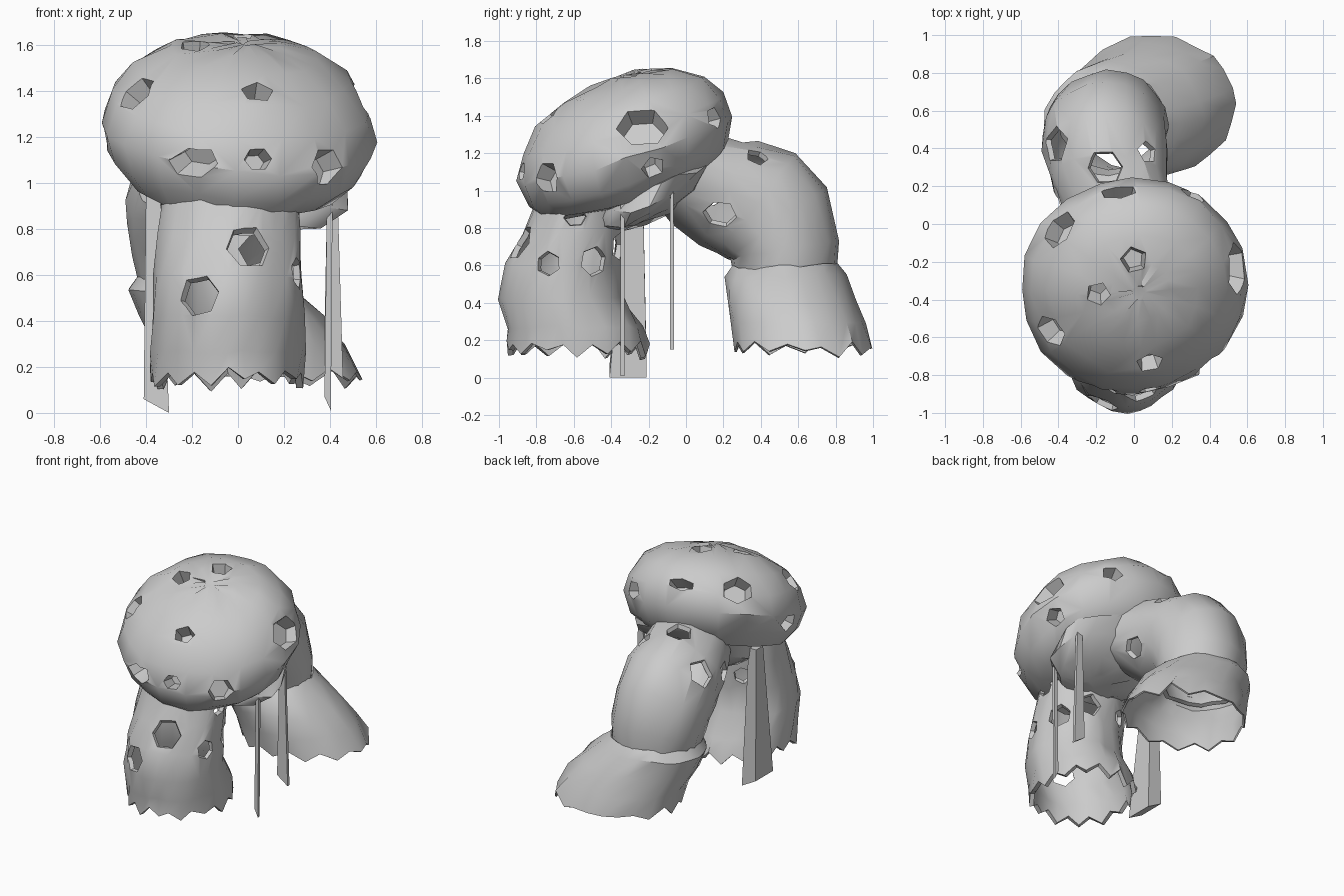
import bpy, bmesh, math, random
from mathutils import Vector, Matrix
from mathutils.bvhtree import BVHTree

if "Cube" in bpy.data.objects:
    bpy.data.objects.remove(bpy.data.objects["Cube"])

random.seed(4)


def loft(name, rings, seg=20, cap_ends=False, jag=0.0, jitter=0.01, thick=0.0, roll=0.0):
    """rings: (centre, radius x, radius along, tilt about x in degrees)"""
    bm = bmesh.new()
    loops = []
    for i, (c, rx, ry, tilt) in enumerate(rings):
        rot = Matrix.Rotation(math.radians(tilt), 3, 'X') @ Matrix.Rotation(math.radians(roll), 3, 'Y')
        loop = []
        for k in range(seg):
            a = 2 * math.pi * k / seg
            p = Vector(c) + rot @ Vector((rx * math.cos(a), ry * math.sin(a), 0))
            p += Vector([random.uniform(-jitter, jitter) for _ in range(3)])
            if jag and i == 0:
                p.z += (jag if k % 2 else -jag) * random.uniform(0.1, 1.5)
            loop.append(bm.verts.new(p))
        loops.append(loop)
    for a, b in zip(loops, loops[1:]):
        for k in range(seg):
            n = (k + 1) % seg
            bm.faces.new((a[k], a[n], b[n], b[k]))
    if cap_ends:
        bm.faces.new(loops[0][::-1])
        bm.faces.new(loops[-1])
        bmesh.ops.recalc_face_normals(bm, faces=bm.faces)
    me = bpy.data.meshes.new(name)
    bm.to_mesh(me)
    bm.free()
    ob = bpy.data.objects.new(name, me)
    bpy.context.collection.objects.link(ob)
    if thick:
        m = ob.modifiers.new("wall", 'SOLIDIFY')
        m.thickness = thick
        m.offset = -1
    return ob


def punch(ob, holes, depth):
    """Cut angular holes at the surface points nearest to (x, y, z, radius, stretch)."""
    bm = bmesh.new()
    bm.from_mesh(ob.data)
    tree = BVHTree.FromBMesh(bm)
    bm.free()
    cut = bmesh.new()
    for x, y, z, r, stretch in holes:
        p, n, _, _ = tree.find_nearest(Vector((x, y, z)))
        side = n.cross(Vector((0, 0, 1))).normalized()
        up = side.cross(n)
        frame = Matrix((side * stretch, up, n)).transposed().to_4x4()
        frame = Matrix.Translation(p) @ frame @ Matrix.Rotation(random.uniform(0, 1), 4, 'Z')
        bmesh.ops.create_cone(cut, cap_ends=True, segments=random.choice((5, 6)),
                              radius1=r * 0.75, radius2=r * 1.3, depth=depth * 2, matrix=frame)
    bmesh.ops.recalc_face_normals(cut, faces=cut.faces)
    me = bpy.data.meshes.new("hole_cutter")
    cut.to_mesh(me)
    cut.free()
    cutter = bpy.data.objects.new("hole_cutter", me)
    cutter.hide_render = True
    bpy.context.collection.objects.link(cutter)
    m = ob.modifiers.new("holes", 'BOOLEAN')
    m.operation = 'DIFFERENCE'
    m.solver = 'EXACT'
    m.object = cutter
    finish(ob)
    bpy.data.objects.remove(cutter)


def finish(ob):
    """Bake modifiers and smooth everything except sharp edges."""
    bpy.context.view_layer.update()
    dg = bpy.context.evaluated_depsgraph_get()
    me = bpy.data.meshes.new_from_object(ob.evaluated_get(dg))
    ob.modifiers.clear()
    ob.data = me
    bpy.ops.object.select_all(action='DESELECT')
    ob.select_set(True)
    bpy.context.view_layer.objects.active = ob
    bpy.ops.object.shade_smooth_by_angle(angle=math.radians(38))


# tilted domed cap, sheared so that the lower front bulges out
tilt, roll = 17, 5
turn = Matrix.Rotation(math.radians(tilt), 3, 'X') @ Matrix.Rotation(math.radians(roll), 3, 'Y')
profile = [(0.24, -0.275), (0.45, -0.245), (0.555, -0.14), (0.60, -0.01), (0.565, 0.12),
           (0.47, 0.24), (0.32, 0.325), (0.16, 0.36), (0.04, 0.365)]
rings = [(Vector((0, -0.33, 1.23)) + turn @ Vector((0, 0.22 * h, h)), r, r, tilt) for r, h in profile]
cap = loft("mushroom_cap", rings, 20, True, jitter=0.012, roll=roll)
punch(cap, [(-0.43, -0.56, 1.38, 0.09, 1), (0.08, -0.72, 1.38, 0.06, 1.2),
            (-0.2, -0.88, 1.08, 0.065, 1.8), (0.1, -0.93, 1.11, 0.05, 1.2),
            (0.39, -0.75, 1.07, 0.085, 1), (0.55, -0.23, 1.34, 0.11, 1.3),
            (0.52, -0.18, 1.13, 0.065, 1), (-0.37, -0.05, 1.47, 0.09, 1.2),
            (0.0, -0.19, 1.64, 0.07, 1), (-0.19, -0.37, 1.6, 0.065, 1),
            (-0.08, 0.16, 1.53, 0.04, 2.4), (0.3, 0.12, 1.38, 0.06, 1.2),
            (-0.58, -0.35, 1.2, 0.06, 1.2)], 0.1)

# lumpy underside joining cap, trunk and arch
under = loft("cap_underside", [((0.06, -0.3, 0.81), 0.12, 0.1, 15), ((0.07, -0.27, 0.84), 0.3, 0.2, 15),
                               ((0.07, -0.2, 0.93), 0.42, 0.27, 17), ((0.05, -0.15, 1.05), 0.42, 0.28, 17)],
             16, True, jitter=0.02)
finish(under)

# hollow front trunk
trunk = loft("front_trunk", [((-0.05, -0.58, 0.16), 0.34, 0.38, 0), ((-0.05, -0.6, 0.27), 0.335, 0.36, 0),
                             ((-0.045, -0.665, 0.42), 0.325, 0.33, 0), ((-0.04, -0.655, 0.6), 0.32, 0.305, 0),
                             ((-0.04, -0.6, 0.78), 0.31, 0.27, 5), ((-0.03, -0.56, 0.96), 0.3, 0.25, 10)],
             28, jag=0.04, jitter=0.012, thick=0.03)
punch(trunk, [(0.05, -0.9, 0.73, 0.1, 1), (-0.17, -0.95, 0.51, 0.09, 1),
              (0.27, -0.74, 0.61, 0.065, 1), (0.25, -0.48, 0.62, 0.08, 1),
              (0.08, -0.33, 0.7, 0.08, 1), (-0.2, -0.36, 0.7, 0.06, 1),
              (0.2, -0.6, 0.86, 0.05, 1.2)], 0.07)

# hollow arched rear trunk
arch = loft("rear_arch", [((-0.13, 0.53, 0.54), 0.29, 0.27, 2), ((-0.14, 0.525, 0.68), 0.315, 0.29, 10),
                          ((-0.15, 0.48, 0.82), 0.33, 0.33, 36), ((-0.15, 0.38, 0.93), 0.33, 0.335, 52),
                          ((-0.13, 0.22, 0.99), 0.31, 0.31, 62), ((-0.07, 0.05, 1.06), 0.29, 0.26, 62),
                          ((-0.04, -0.04, 1.1), 0.28, 0.22, 62)], 20, jitter=0.012, thick=0.03)
punch(arch, [(-0.41, 0.42, 1.08, 0.1, 1), (0.07, 0.38, 1.18, 0.06, 1), (-0.15, 0.3, 1.25, 0.1, 0.9),
             (0.19, 0.17, 0.85, 0.075, 1.2), (-0.38, 0.15, 0.98, 0.07, 1)], 0.07)

# flared ragged base of the arch
flare = loft("rear_flare", [((0.1, 0.63, 0.16), 0.44, 0.37, 0), ((0.05, 0.605, 0.29), 0.42, 0.355, 0),
                            ((-0.03, 0.56, 0.42), 0.4, 0.34, 0), ((-0.12, 0.53, 0.54), 0.355, 0.32, 2),
                            ((-0.13, 0.53, 0.6), 0.3, 0.28, 2)],
             24, jag=0.045, jitter=0.012, thick=0.012)
finish(flare)


# hanging stilts: bottom centre, top centre, half sizes at bottom and top
def stilt(name, lo, hi, b, t):
    bm = bmesh.new()
    bmesh.ops.create_cube(bm, size=2)
    for v in bm.verts:
        c, s = (hi, t) if v.co.z > 0 else (lo, b)
        dz = -0.03 * v.co.x if v.co.z < 0 else 0
        v.co = (c[0] + v.co.x * s[0], c[1] + v.co.y * s[1], c[2] + dz)
    me = bpy.data.meshes.new(name)
    bm.to_mesh(me)
    bm.free()
    bpy.context.collection.objects.link(bpy.data.objects.new(name, me))


stilt("left_stilt", (-0.355, -0.31, 0.03), (-0.37, -0.27, 1.0), (0.055, 0.1), (0.03, 0.04))
stilt("right_front_stilt", (0.39, -0.34, 0.04), (0.4, -0.34, 1.0), (0.014, 0.01), (0.012, 0.01))
stilt("right_rear_stilt", (0.415, -0.075, 0.18), (0.41, -0.075, 1.05), (0.042, 0.011), (0.02, 0.009))
